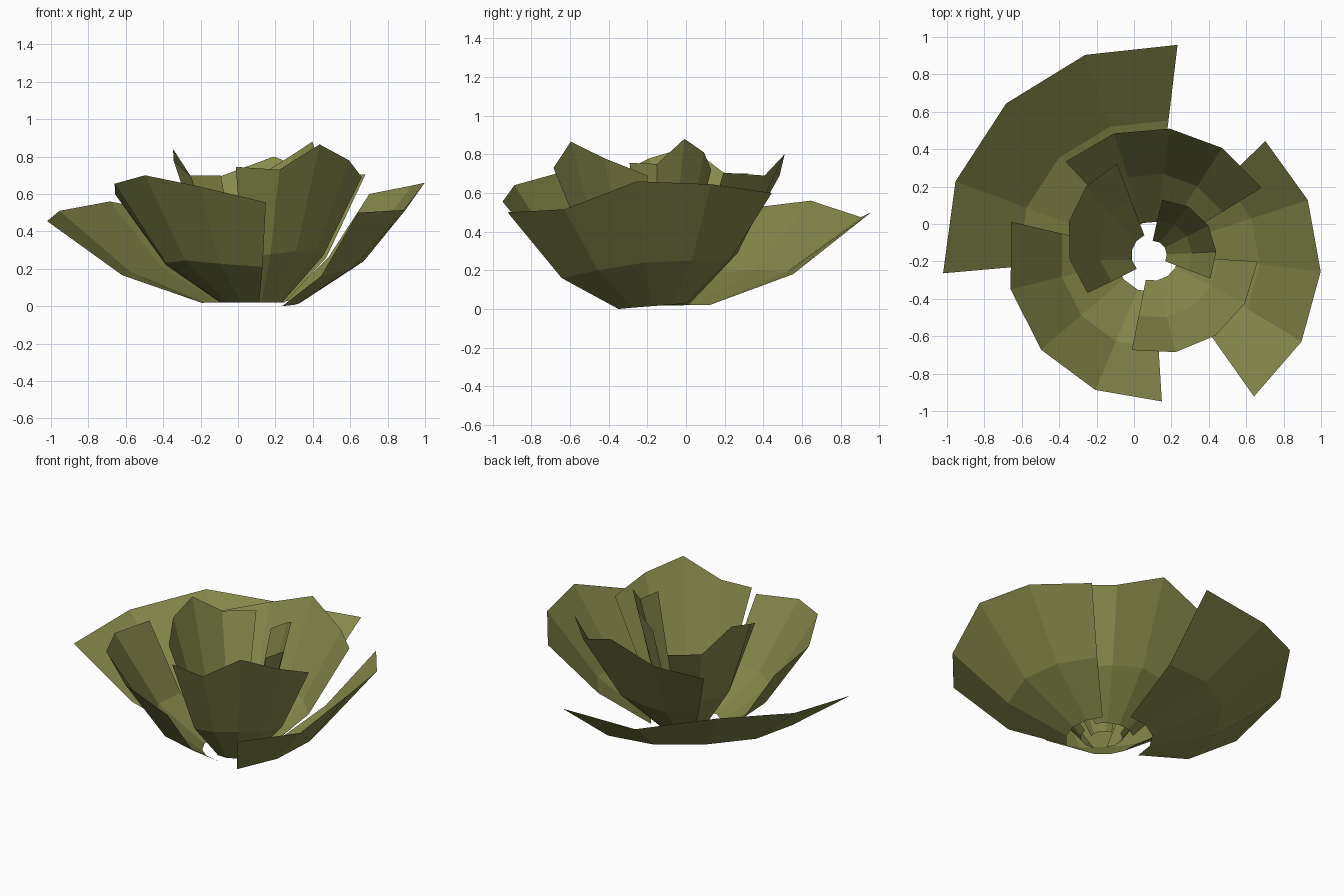
import bpy, bmesh
from math import cos, sin, radians

if "Cube" in bpy.data.objects:
    bpy.data.objects.remove(bpy.data.objects["Cube"])

BASE = (0.10, -0.165)  # shared centre of the open bottom

mat = bpy.data.materials.new("leaf_green")
mat.diffuse_color = (0.24, 0.25, 0.07, 1)
mat.use_nodes = True
mat.node_tree.nodes["Principled BSDF"].inputs["Base Color"].default_value = mat.diffuse_color

# name, rim centre, rim radius, start angle, end angle, rim heights, fold heights at both ends
LEAVES = [
    ("outer_leaf_back_left", (0.105, -0.165), 1.13, 83.5, 185, (.50, .475, .56, .51, .455), (.18, .165)),
    ("outer_leaf_right", (0.12, -0.215), .879, 48.5, -53.6, (.60, .645, .66, .515, .50), (.26, .16)),
    ("outer_leaf_front_left", (0.10, -0.17), .78, 166.5, 273.6, (.60, .655, .70, .64, .555), (.22, .21)),
    ("middle_leaf_back", (0.10, -0.17), .686, 132.7, 32, (.62, .69, .80, .69, .705), (.26, .26)),
    ("middle_leaf_front_right", (0.13, -0.16), .533, -4.3, -105.4, (.69, .78, .865, .73, .745), (.27, .26)),
    ("inner_leaf_left", (0.08, -0.08), .438, 113, 221.3, (.70, .70, .84, .78, .69), (.27, .27)),
    ("inner_leaf_right", (0.15, -0.16), .29, 90, -27, (.72, .81, .88, .75, .755), (.29, .28)),
]
BUMP = (0, .015, .03, .015, 0)  # rise of the fold line towards the leaf middle


def leaf(name, centre, radius, a0, a1, rim, fold):
    """Curved sheet of four columns and two rows around the bud axis."""
    bm = bmesh.new()
    rows = []
    for frac, shift in ((.26, 0), (.64, .5), (1, 1)):
        cx, cy = (b + (c - b) * shift for b, c in zip(BASE, centre))
        row = []
        for i in range(5):
            t = i / 4
            a = radians(a0 + (a1 - a0) * t)
            mid = fold[0] + (fold[1] - fold[0]) * t
            if frac == 1:
                z = rim[i]
            elif frac > .5:
                z = mid + BUMP[i]
            else:
                z = max(0, .02 + .3 * (mid - sum(fold) / 2))
                if name == "outer_leaf_right":
                    z = .03 * (1 - t)
            row.append(bm.verts.new((cx + radius * frac * cos(a), cy + radius * frac * sin(a), z)))
        rows.append(row)
    for lo, hi in zip(rows, rows[1:]):
        for i in range(4):
            q = [lo[i], lo[i + 1], hi[i + 1], hi[i]]
            bm.faces.new(q if a1 < a0 else q[::-1])
    me = bpy.data.meshes.new(name)
    bm.to_mesh(me)
    bm.free()
    me.materials.append(mat)
    bpy.context.collection.objects.link(bpy.data.objects.new(name, me))


for spec in LEAVES:
    leaf(*spec)
